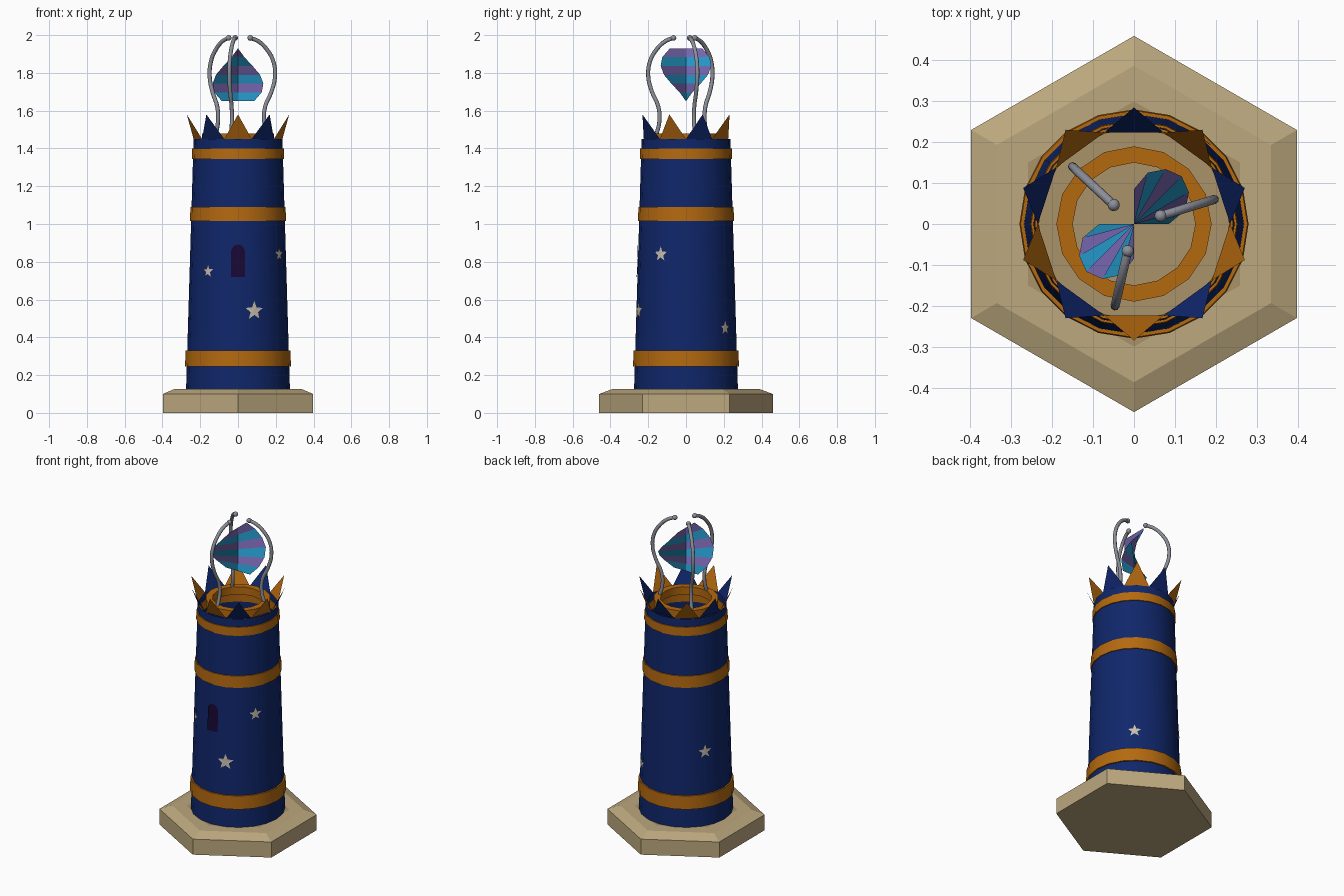
import bpy, math
from math import sin, cos, pi, radians

if "Cube" in bpy.data.objects:
    bpy.data.objects.remove(bpy.data.objects["Cube"])


def material(name, srgb):
    m = bpy.data.materials.new(name)
    lin = [((c / 255 + 0.055) / 1.055) ** 2.4 if c > 10 else c / 255 / 12.92 for c in srgb]
    m.diffuse_color = (*lin, 1)
    m.use_nodes = True
    m.node_tree.nodes["Principled BSDF"].inputs["Base Color"].default_value = m.diffuse_color
    return m


SAND = material("sandstone", (188, 168, 126))
FLOOR = material("floor_tan", (170, 146, 106))
BLUE = material("deep_blue", (15, 38, 106))
GOLD = material("gold", (180, 105, 15))
GREY = material("steel_grey", (140, 143, 153))
TEAL = material("teal", (36, 150, 198))
PURPLE = material("purple", (118, 102, 176))
DARK = material("window_dark", (24, 8, 52))
STAR = material("star_cream", (200, 190, 172))


def mesh_object(name, verts, faces, mats, smooth=False):
    me = bpy.data.meshes.new(name)
    me.from_pydata(verts, [], faces)
    for m in mats:
        me.materials.append(m)
    ob = bpy.data.objects.new(name, me)
    bpy.context.collection.objects.link(ob)
    if smooth:
        bpy.ops.object.select_all(action='DESELECT')
        bpy.context.view_layer.objects.active = ob
        ob.select_set(True)
        bpy.ops.object.shade_smooth_by_angle(angle=radians(35))
    return ob


def lathe(name, profile, sides, mat, closed=False, start=-pi / 2, smooth=True):
    """Revolve (radius, z) points about the z axis."""
    n = len(profile)
    verts = [(r * cos(start + 2 * pi * s / sides), r * sin(start + 2 * pi * s / sides), z)
             for s in range(sides) for r, z in profile]
    faces = []
    for s in range(sides):
        t = (s + 1) % sides
        for i in range(n if closed else n - 1):
            j = (i + 1) % n
            faces.append((s * n + i, t * n + i, t * n + j, s * n + j))
    return mesh_object(name, verts, faces, [mat], smooth)


def wall(z):
    """Radius of the tapering tower at height z."""
    return 0.275 - 0.03 * (z - 0.12)


# Hexagonal plinth with a bevelled top and a darker floor inside
plinth = lathe("plinth", [(0.46, 0), (0.46, 0.10), (0.387, 0.127), (0.30, 0.127)], 6, SAND, smooth=False)
me = plinth.data
verts = [v.co[:] for v in me.vertices]
faces = [tuple(p.vertices) for p in me.polygons]
faces += [tuple(range(20, -1, -4)), tuple(range(3, 24, 4))]
me.clear_geometry()
me.from_pydata(verts, [], faces)
me.materials.append(FLOOR)
me.polygons[-1].material_index = 1

# Open tapering tower
lathe("tower_wall", [(wall(0.12), 0.12), (wall(1.45), 1.45)], 20, BLUE)

# Gold bands around the tower
for name, z0, z1, d in (("lower_band", 0.245, 0.33, 0.009),
                        ("middle_band", 1.015, 1.09, 0.006),
                        ("upper_band", 1.345, 1.40, 0.006)):
    lathe(name, [(wall(z0) - 0.004, z0), (wall(z0) + d, z0),
                 (wall(z1) + d, z1), (wall(z1) - 0.004, z1)], 20, GOLD, closed=True)

# Gold ring that carries the claws
lathe("claw_ring", [(0.15, 1.43), (0.19, 1.43), (0.19, 1.48), (0.15, 1.48)], 16, GOLD, closed=True)

# Crown of thin triangular spikes, alternating gold and blue
for k in range(10):
    a = -pi / 2 + k * pi / 5
    r = wall(1.45)
    corners = [(r * cos(a + s * pi / 10), r * sin(a + s * pi / 10), 1.45) for s in (-1, 1)]
    corners.append((0.285 * cos(a), 0.285 * sin(a), 1.58))
    mesh_object(f"crown_spike_{k}", corners, [(0, 1, 2)], [BLUE if k % 2 else GOLD])


def plate(name, outline, angle, z0, mat):
    """Thin plate wrapped on the tower; outline is (sideways, up) offsets."""
    verts = []
    for u, v in [(0, 0)] + outline:
        r = wall(z0 + v) + 0.004
        verts.append((r * cos(angle + u / r), r * sin(angle + u / r), z0 + v))
    n = len(outline)
    faces = [(0, i + 1, (i + 1) % n + 1) for i in range(n)]
    mesh_object(name, verts, faces, [mat])


# Arched window
arch = [(0.036 * cos(i * pi / 8), 0.05 + 0.036 * sin(i * pi / 8)) for i in range(9)]
plate("window", [(0, -0.085), (0.036, -0.085)] + arch + [(-0.036, -0.085)], -pi / 2, 0.805, DARK)

# Five-pointed stars: angle, height, size
for k, (deg, z, s) in enumerate(((-71, 0.54, 0.052), (-128, 0.75, 0.036), (-31.5, 0.84, 0.041),
                                 (50.7, 0.45, 0.042), (150, 0.60, 0.044))):
    pts = [((s if i % 2 == 0 else s * 0.42) * cos(pi / 2 + i * pi / 5),
            (s if i % 2 == 0 else s * 0.42) * sin(pi / 2 + i * pi / 5)) for i in range(10)]
    plate(f"star_{k}", pts, radians(deg), z, STAR)

# Three curved claws with ball tips
path = [(0.162, 1.47), (0.145, 1.54), (0.150, 1.62), (0.185, 1.70), (0.205, 1.78),
        (0.196, 1.86), (0.163, 1.92), (0.115, 1.966), (0.070, 1.985)]
for k in range(3):
    a = radians(17 + 120 * k)
    cu = bpy.data.curves.new(f"claw_{k}", 'CURVE')
    cu.dimensions = '3D'
    cu.bevel_depth = 0.011
    cu.bevel_resolution = 2
    cu.use_fill_caps = True
    cu.resolution_u = 4
    sp = cu.splines.new('BEZIER')
    sp.bezier_points.add(len(path) - 1)
    for p, (r, z) in zip(sp.bezier_points, path):
        p.co = (r * cos(a), r * sin(a), z)
        p.handle_left_type = p.handle_right_type = 'AUTO'
    cu.materials.append(GREY)
    ob = bpy.data.objects.new(f"claw_{k}", cu)
    bpy.context.collection.objects.link(ob)
    bpy.ops.object.select_all(action='DESELECT')
    bpy.context.view_layer.objects.active = ob
    ob.select_set(True)
    bpy.ops.object.convert(target='MESH')
    bpy.ops.mesh.primitive_uv_sphere_add(segments=12, ring_count=8, radius=0.015,
                                         location=(0.068 * cos(a), 0.068 * sin(a), 1.985))
    tip = bpy.context.object
    tip.name = f"claw_tip_{k}"
    tip.data.materials.append(GREY)
    bpy.ops.object.shade_smooth()

# Twisted fan: straight ribs turning a quarter turn as they rise
ribs = [0.085, 0.130, 0.155, 0.165, 0.155, 0.130, 0.085]
verts, faces = [], []
for i, h in enumerate(ribs):
    a, z = i * pi / 12, 1.65 + 0.28 * i / 6
    verts += [(-h * cos(a), -h * sin(a), z), (0, 0, z), (h * cos(a), h * sin(a), z)]
for i in range(6):
    for j in (0, 1):
        b = i * 3 + j
        faces.append((b, b + 1, b + 4, b + 3))
fan = mesh_object("twisted_fan", verts, faces, [TEAL, PURPLE])
for p in fan.data.polygons:
    p.material_index = (p.index // 2) % 2
